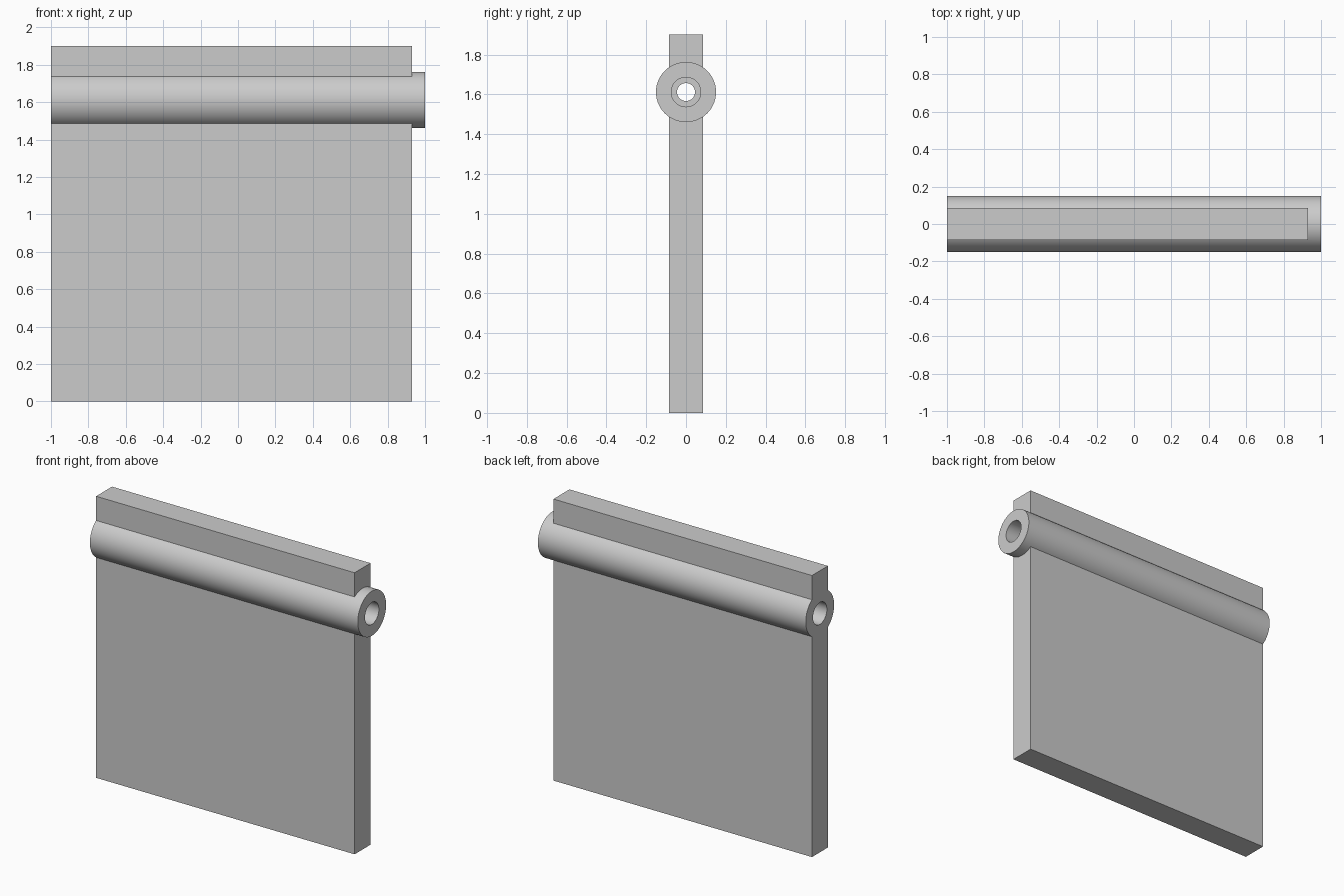
import bpy
import math

cube = bpy.data.objects.get("Cube")
if cube:
    bpy.data.objects.remove(cube, do_unlink=True)

AXIS_Z = 1.612      # height of the barrel axis
STEP = 0.25         # depth of the wider bore at each end

grey = bpy.data.materials.new("plain grey")
grey.use_nodes = True
colour = (0.6, 0.6, 0.6, 1)
grey.diffuse_color = colour
grey.node_tree.nodes["Principled BSDF"].inputs["Base Color"].default_value = colour


def box(name, low, high):
    centre = [(a + b) / 2 for a, b in zip(low, high)]
    bpy.ops.mesh.primitive_cube_add(size=1, location=centre)
    obj = bpy.context.object
    obj.name = name
    obj.scale = [b - a for a, b in zip(low, high)]
    bpy.ops.object.transform_apply(location=True, rotation=True, scale=True)
    obj.data.materials.append(grey)
    return obj


def rod(name, radius, x0, x1):
    bpy.ops.mesh.primitive_cylinder_add(
        vertices=96, radius=radius, depth=x1 - x0,
        location=((x0 + x1) / 2, 0, AXIS_Z), rotation=(0, math.pi / 2, 0))
    obj = bpy.context.object
    obj.name = name
    bpy.ops.object.transform_apply(location=True, rotation=True, scale=True)
    obj.data.materials.append(grey)
    return obj


def combine(target, tool, operation):
    mod = target.modifiers.new(operation.lower(), "BOOLEAN")
    mod.operation = operation
    mod.solver = "EXACT"
    mod.object = tool
    bpy.context.view_layer.objects.active = target
    bpy.ops.object.modifier_apply(modifier=mod.name)
    bpy.data.objects.remove(tool, do_unlink=True)


# Flat panel joined to the barrel, which sticks out at one end
panel = box("hinge_panel", (-1, -0.085, 0), (0.93, 0.085, 1.9))
combine(panel, rod("barrel", 0.151, -1, 1), "UNION")

# Narrow through bore, widened at both ends
combine(panel, rod("pin_bore", 0.045, -1.1, 1.1), "DIFFERENCE")
for side in (-1, 1):
    ends = sorted((side * (1 - STEP), side * 1.1))
    combine(panel, rod("wide_bore", 0.074, *ends), "DIFFERENCE")

# Smooth barrel with sharp corners
bpy.ops.object.select_all(action="DESELECT")
panel.select_set(True)
bpy.context.view_layer.objects.active = panel
bpy.ops.object.shade_smooth_by_angle(angle=math.radians(20))
